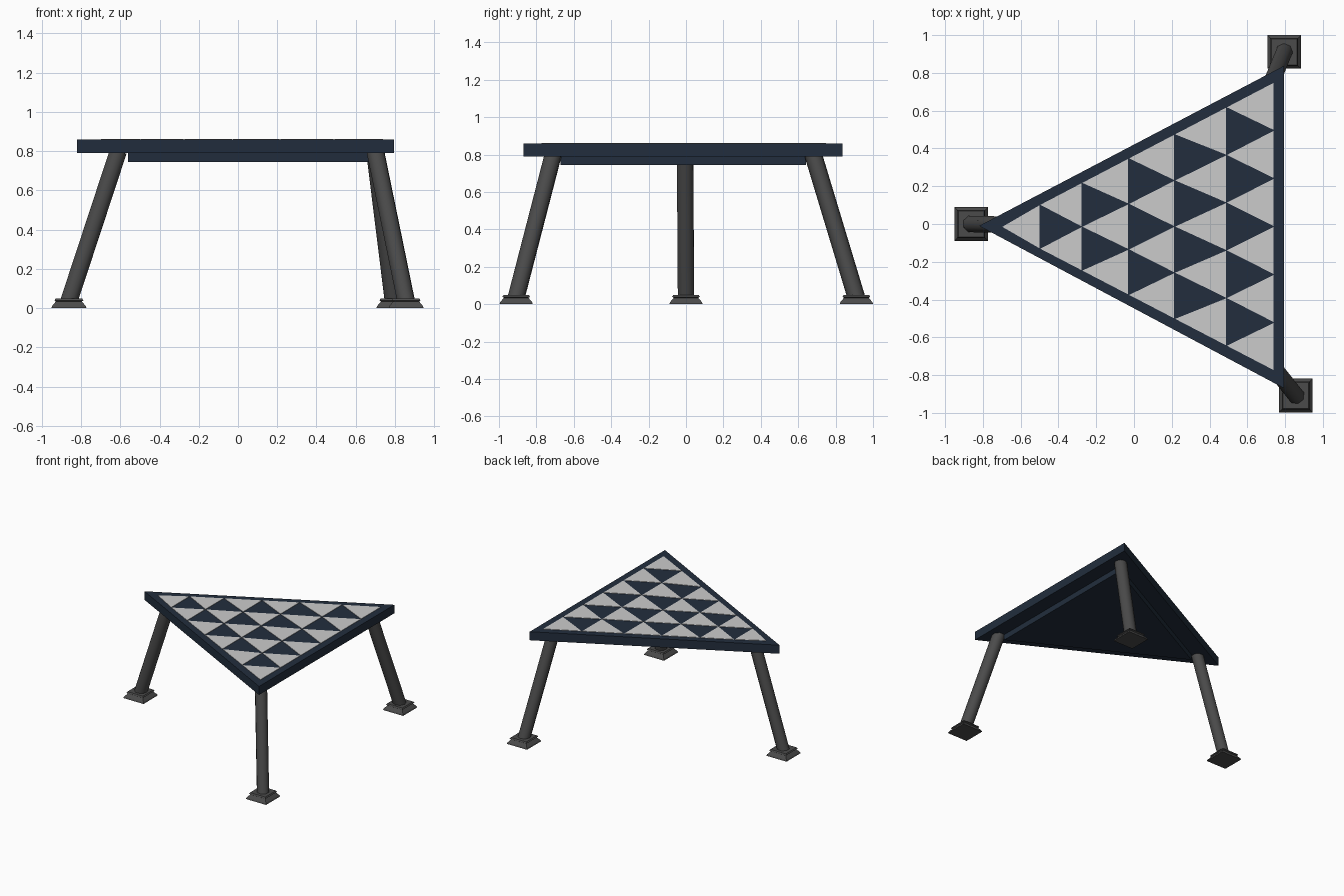
import bpy, bmesh, math
from mathutils import Vector

if "Cube" in bpy.data.objects:
    bpy.data.objects.remove(bpy.data.objects["Cube"])


def material(name, rgb):
    m = bpy.data.materials.new(name)
    m.diffuse_color = (*rgb, 1)
    m.use_nodes = True
    m.node_tree.nodes["Principled BSDF"].inputs["Base Color"].default_value = m.diffuse_color
    return m


NAVY = material("navy", (0.016, 0.027, 0.047))
PALE = material("pale grey", (0.60, 0.60, 0.60))
METAL = material("dark grey metal", (0.07, 0.07, 0.07))


def finish(bm, name, mat):
    bmesh.ops.recalc_face_normals(bm, faces=bm.faces)
    me = bpy.data.meshes.new(name)
    bm.to_mesh(me)
    bm.free()
    me.materials.append(mat)
    ob = bpy.data.objects.new(name, me)
    bpy.context.collection.objects.link(ob)
    return ob


def loft(bm, rings):
    """Join equal-length rings of points into a closed solid."""
    vs = [[bm.verts.new(p) for p in r] for r in rings]
    n = len(vs[0])
    for a, b in zip(vs, vs[1:]):
        for i in range(n):
            j = (i + 1) % n
            bm.faces.new((a[i], a[j], b[j], b[i]))
    bm.faces.new(vs[0][::-1])
    bm.faces.new(vs[-1])


def prism(bm, pts, z0, z1):
    loft(bm, [[(x, y, z) for x, y in pts] for z in (z0, z1)])


# triangular table top
bm = bmesh.new()
prism(bm, [(-0.82, -0.01), (0.795, -0.87), (0.795, 0.838)], 0.79, 0.858)
finish(bm, "table_top", NAVY)

# smaller triangular panel underneath
bm = bmesh.new()
prism(bm, [(-0.56, -0.012), (0.68, -0.672), (0.68, 0.642)], 0.745, 0.80)
finish(bm, "under_panel", NAVY)

# pale triangle inlays: column k holds k triangles pointing left
APEX, RIGHT = (-0.722, -0.015), 0.741
columns = [-0.70, -0.499, -0.277, -0.029, 0.214, 0.488, RIGHT]


def column_points(k):
    t = (columns[k] - APEX[0]) / (RIGHT - APEX[0])
    hi = APEX[1] + t * (0.75 - APEX[1])
    lo = APEX[1] + t * (-0.776 - APEX[1])
    if k == 0:
        return [(columns[0], APEX[1])]
    return [(columns[k], lo + (hi - lo) * i / k) for i in range(k + 1)]


bm = bmesh.new()
for k in range(1, 7):
    prev, cur = column_points(k - 1), column_points(k)
    for j in range(k):
        tri = [Vector(p) for p in (prev[j], cur[j], cur[j + 1])]
        mid = sum(tri, Vector((0, 0))) / 3
        prism(bm, [mid + (p - mid) * 0.98 for p in tri], 0.855, 0.861)
finish(bm, "triangle_inlays", PALE)

# splayed legs with stepped square feet
legs = [("left", (-0.61, -0.005), (-0.862, 0)),
        ("back_right", (0.70, 0.68), (0.795, 0.911)),
        ("front_right", (0.70, -0.71), (0.857, -0.908))]
foot_profile = [(0.089, 0), (0.086, 0.010), (0.066, 0.034), (0.074, 0.039), (0.068, 0.049)]

for name, top, foot in legs:
    a, b = Vector((*foot, 0.035)), Vector((*top, 0.80))
    turn = (b - a).to_track_quat('Z', 'Y')
    bm = bmesh.new()
    ring = [turn @ Vector((0.047 * math.cos(t), 0.047 * math.sin(t), 0))
            for t in (math.tau * (i + 0.5) / 8 for i in range(8))]
    loft(bm, [[a + p for p in ring], [b + p for p in ring]])
    leg = finish(bm, name + "_leg", METAL)
    bpy.ops.object.select_all(action='DESELECT')
    leg.select_set(True)
    bpy.context.view_layer.objects.active = leg
    bpy.ops.object.shade_smooth_by_angle(angle=math.radians(60))

    bm = bmesh.new()
    loft(bm, [[(foot[0] + sx * h, foot[1] + sy * h, z)
               for sx, sy in ((-1, -1), (1, -1), (1, 1), (-1, 1))]
              for h, z in foot_profile])
    finish(bm, name + "_foot", METAL)
